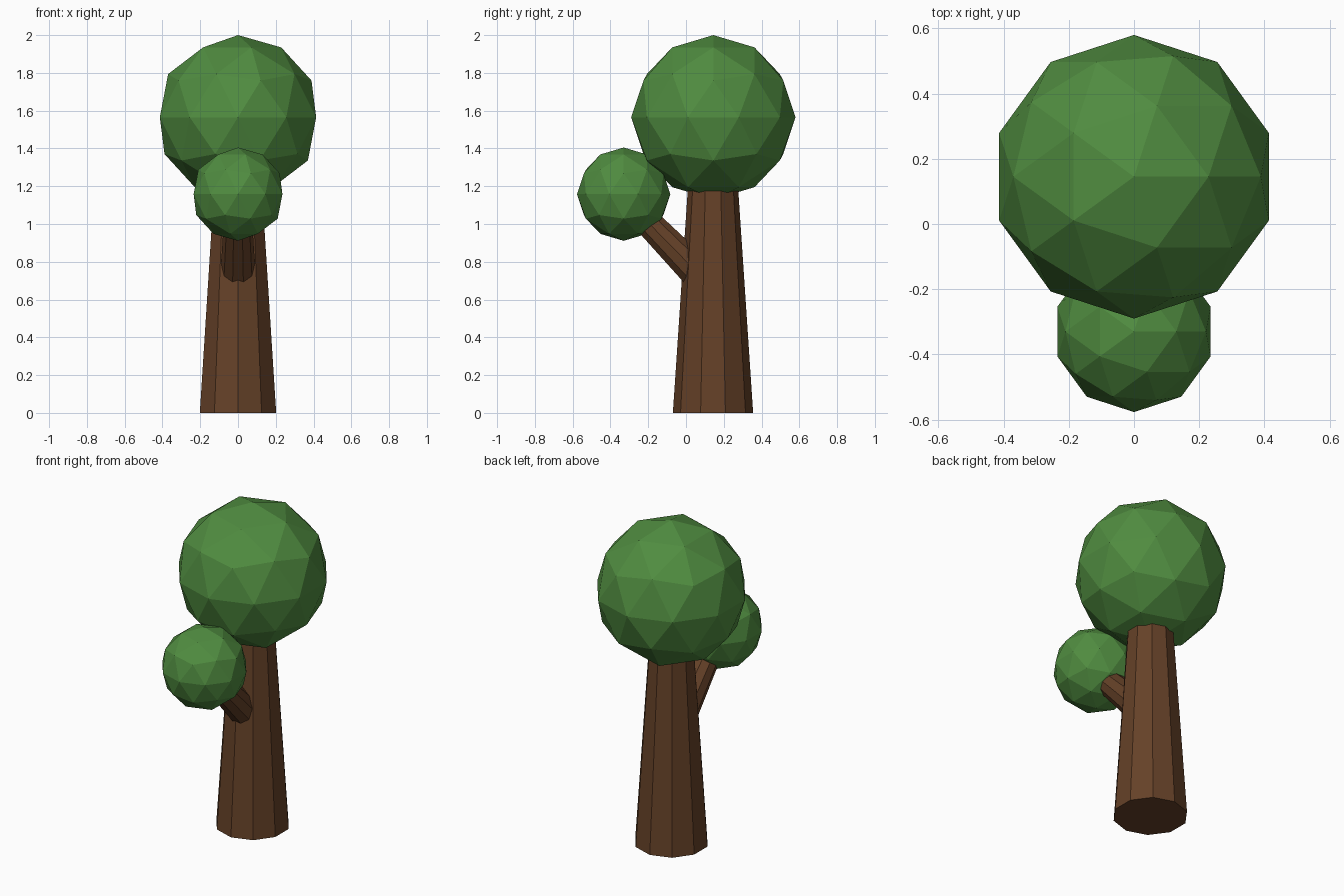
import bpy
import bmesh
from math import radians
from mathutils import Matrix, Vector

if "Cube" in bpy.data.objects:
    bpy.data.objects.remove(bpy.data.objects["Cube"])


def material(name, rgb):
    mat = bpy.data.materials.new(name)
    mat.diffuse_color = (*rgb, 1)
    mat.use_nodes = True
    mat.node_tree.nodes["Principled BSDF"].inputs["Base Color"].default_value = mat.diffuse_color
    return mat


BARK = material("bark", (0.13, 0.053, 0.021))
LEAF = material("leaf", (0.08, 0.262, 0.051))


def add_object(name, bm, mat):
    mesh = bpy.data.meshes.new(name)
    bm.to_mesh(mesh)
    bm.free()
    mesh.materials.append(mat)
    obj = bpy.data.objects.new(name, mesh)
    bpy.context.collection.objects.link(obj)
    return obj


def limb(name, start, end, r_start, r_end, spin=0):
    """Tapered ten-sided limb in the yz plane, spun about its own axis."""
    start, end = Vector(start), Vector(end)
    axis = end - start
    tilt = Vector((0, 0, 1)).rotation_difference(axis).to_matrix().to_4x4()
    place = Matrix.Translation((start + end) / 2) @ tilt @ Matrix.Rotation(spin, 4, 'Z')
    bm = bmesh.new()
    bmesh.ops.create_cone(bm, cap_ends=True, segments=10, radius1=r_start,
                          radius2=r_end, depth=axis.length, matrix=place)
    return add_object(name, bm, BARK)


def foliage(name, centre, radius):
    bm = bmesh.new()
    bmesh.ops.create_icosphere(bm, subdivisions=2, radius=radius,
                               matrix=Matrix.Translation(centre))
    return add_object(name, bm, LEAF)


# Trunk, with an edge facing front
limb("trunk", (0, 0.143, 0), (0, 0.143, 1.22), 0.2125, 0.131)

# Side branch, with a flat facing down
limb("branch", (0, 0.145, 0.656), (0, -0.33, 1.14), 0.098, 0.067, radians(90))

# Leaf balls
foliage("crown", (0, 0.145, 1.565), 0.435)
foliage("branch_foliage", (0, -0.33, 1.158), 0.247)
